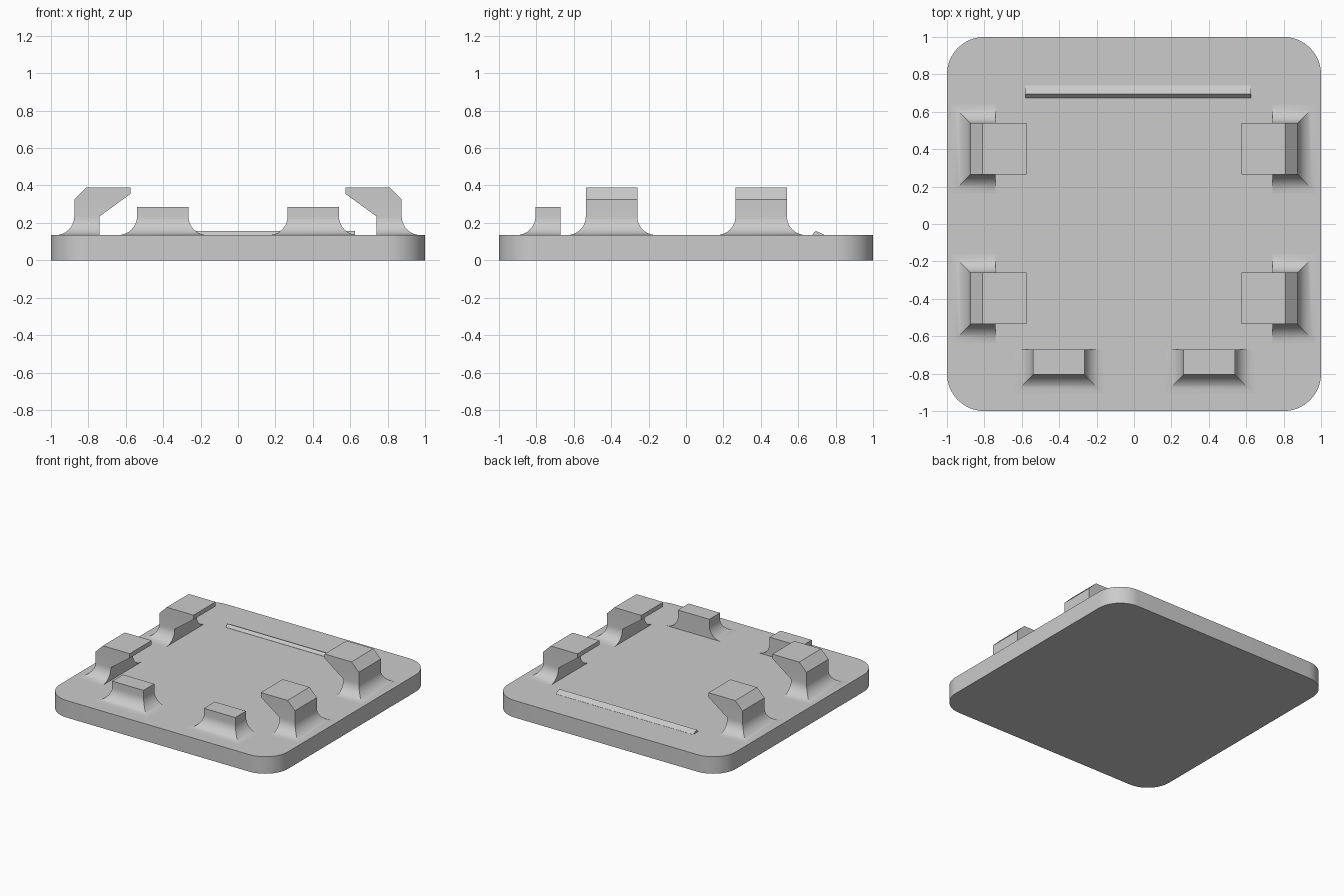
import bpy
import bmesh
import math
from mathutils import Matrix

if "Cube" in bpy.data.objects:
    bpy.data.objects.remove(bpy.data.objects["Cube"], do_unlink=True)

GREY = (0.6, 0.6, 0.6, 1.0)
mat = bpy.data.materials.new("plain grey")
mat.use_nodes = True
mat.diffuse_color = GREY
mat.node_tree.nodes["Principled BSDF"].inputs["Base Color"].default_value = GREY

PLATE_TOP = 0.135
FILLET = 0.1
HALF_WIDTH = 0.1375
DEPTH = 0.135


def finish(name, bm, matrix=Matrix()):
    """Turn a bmesh into a named grey object with sharp edges kept."""
    bm.transform(matrix)
    bmesh.ops.recalc_face_normals(bm, faces=bm.faces)
    mesh = bpy.data.meshes.new(name)
    bm.to_mesh(mesh)
    bm.free()
    mesh.materials.append(mat)
    obj = bpy.data.objects.new(name, mesh)
    bpy.context.collection.objects.link(obj)
    bpy.ops.object.select_all(action="DESELECT")
    obj.select_set(True)
    bpy.context.view_layer.objects.active = obj
    bpy.ops.object.shade_smooth_by_angle(angle=math.radians(30))


def loft(rings):
    """Skin a stack of closed rings and cap both ends."""
    bm = bmesh.new()
    rows = [[bm.verts.new(p) for p in ring] for ring in rings]
    for low, high in zip(rows, rows[1:]):
        for i in range(len(low)):
            j = (i + 1) % len(low)
            bm.faces.new((low[i], low[j], high[j], high[i]))
    bm.faces.new(rows[0][::-1])
    bm.faces.new(rows[-1])
    return bm


def flared_post(name, upper, x, y, turn):
    """Post with a concave foot on three sides; upper = (inner, outer, height)."""
    levels = [(HALF_WIDTH + FILLET, 0, DEPTH + FILLET, PLATE_TOP - 0.01)]
    steps = 10
    for i in range(steps + 1):
        a = math.pi / 2 * i / steps
        d = FILLET * (1 - math.sin(a))
        levels.append((HALF_WIDTH + d, 0, DEPTH + d,
                       PLATE_TOP + FILLET * (1 - math.cos(a))))
    levels += [(HALF_WIDTH, *u) for u in upper]
    rings = [[(-w, v0, z), (w, v0, z), (w, v1, z), (-w, v1, z)]
             for w, v0, v1, z in levels]
    finish(name, loft(rings),
           Matrix.Translation((x, y, 0)) @ Matrix.Rotation(turn, 4, "Z"))


# Base plate with rounded corners
outline = []
for k, (sx, sy) in enumerate([(1, 1), (-1, 1), (-1, -1), (1, -1)]):
    for i in range(17):
        a = math.pi / 2 * (k + i / 16)
        outline.append((sx * 0.8 + 0.2 * math.cos(a), sy * 0.8 + 0.2 * math.sin(a)))
finish("base_plate", loft([[(x, y, z) for x, y in outline] for z in (0, PLATE_TOP)]))

# Side hooks reaching inwards, with a chamfered outer top edge
hook = [(-0.124, DEPTH, 0.325), (-0.165, DEPTH - 0.03, 0.355), (-0.165, 0.07, 0.39)]
for side, s in (("left", 1), ("right", -1)):
    for place, y in (("front", -0.398), ("back", 0.402)):
        flared_post(f"{place}_{side}_hook", hook, s * 0.74, y, -s * math.pi / 2)

# Front stop blocks
for side, s in (("left", 1), ("right", -1)):
    flared_post(f"{side}_stop_block", [(0, DEPTH, 0.285)], s * 0.4025, -0.67, math.pi)

# Low snap ridge near the back, steep in front and sloping behind
ridge = [(0.675, 0.13), (0.675, 0.136), (0.694, 0.157), (0.74, 0.136), (0.74, 0.13)]
finish("snap_ridge", loft([[(x, y, z) for y, z in ridge] for x in (-0.58, 0.625)]))
